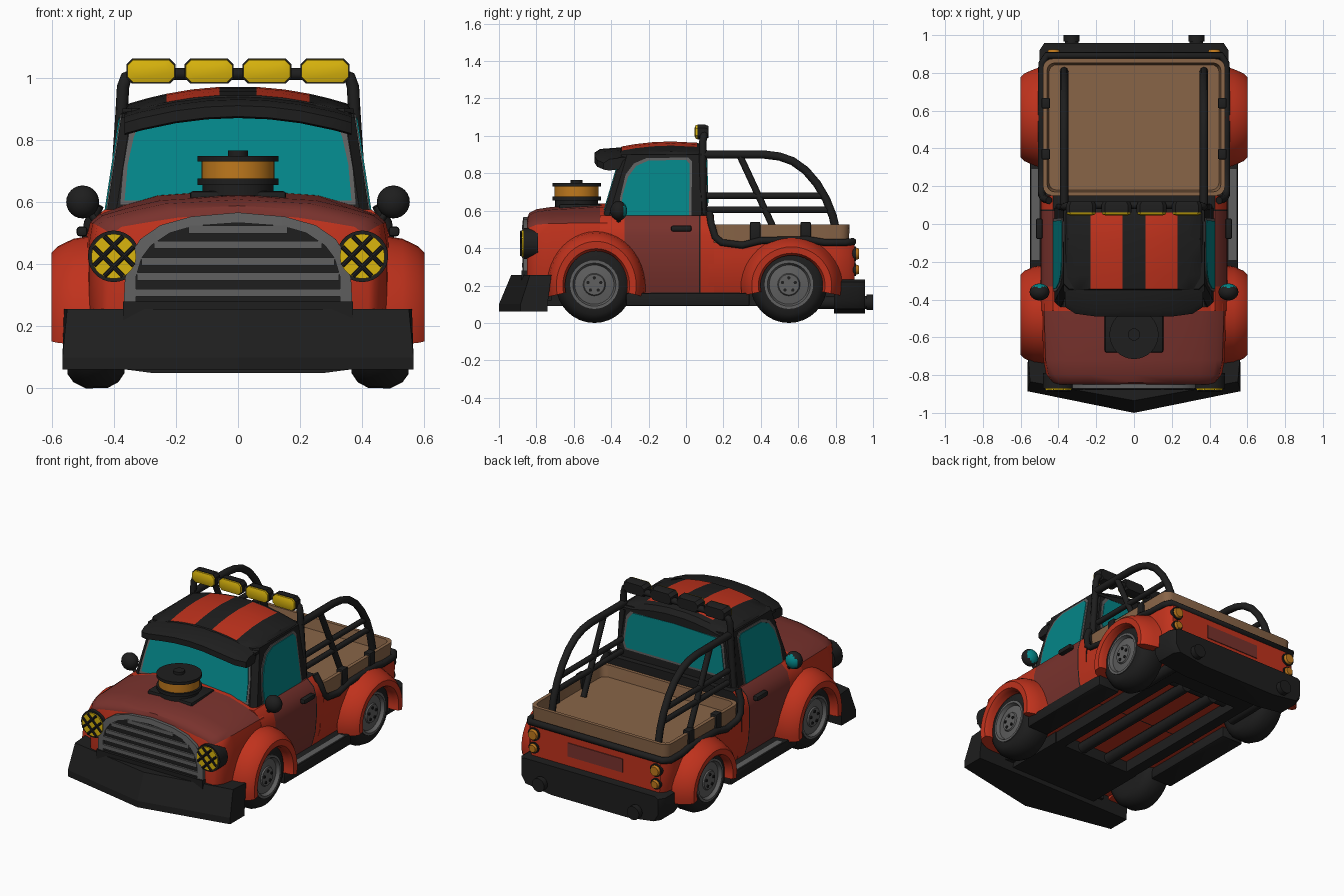
import bpy, bmesh, math
from mathutils import Vector, Matrix

if "Cube" in bpy.data.objects:
    bpy.data.objects.remove(bpy.data.objects["Cube"])

def material(name, rgb):
    m = bpy.data.materials.new(name)
    m.diffuse_color = (*rgb, 1)
    m.use_nodes = True
    m.node_tree.nodes["Principled BSDF"].inputs["Base Color"].default_value = m.diffuse_color
    return m

RED = material("bright red", (0.53, 0.032, 0.012))
DARK = material("dull red", (0.19, 0.032, 0.026))
BLACK = material("black", (0.013, 0.013, 0.013))
GREY = material("grey", (0.115, 0.115, 0.115))
GLASS = material("teal glass", (0.001, 0.235, 0.245))
YELLOW = material("yellow", (0.70, 0.46, 0.004))
ORANGE = material("orange", (0.52, 0.19, 0.012))
TAN = material("tan", (0.25, 0.13, 0.064))
SIDES = (1, -1)

def finish(name, bm, mats, rule=None, angle=35):
    bmesh.ops.recalc_face_normals(bm, faces=bm.faces)
    if rule:
        for f in bm.faces:
            f.material_index = rule(f.calc_center_median())
    me = bpy.data.meshes.new(name)
    bm.to_mesh(me)
    bm.free()
    for m in (mats if isinstance(mats, tuple) else (mats,)):
        me.materials.append(m)
    me.shade_smooth()
    me.set_sharp_from_angle(angle=math.radians(angle))
    ob = bpy.data.objects.new(name, me)
    bpy.context.collection.objects.link(ob)
    return ob

def loft(name, rings, mats, rule=None, caps=True, wrap=False, angle=35):
    bm = bmesh.new()
    vs = [[bm.verts.new(p) for p in r] for r in rings]
    n = len(rings[0])
    for a, b in zip(vs, vs[1:] + ([vs[0]] if wrap else [])):
        for i in range(n):
            bm.faces.new((a[i], a[(i + 1) % n], b[(i + 1) % n], b[i]))
    if caps and not wrap:
        bm.faces.new(vs[0])
        bm.faces.new(vs[-1])
    return finish(name, bm, mats, rule, angle)

def box(name, c, s, mat, bevel=0.0):
    bm = bmesh.new()
    bmesh.ops.create_cube(bm, size=1, matrix=Matrix.Translation(c) @ Matrix.Diagonal((*s, 1)))
    if bevel:
        bmesh.ops.bevel(bm, geom=bm.edges[:], offset=bevel, segments=2, affect='EDGES', profile=0.5)
    return finish(name, bm, mat)

def cyl(name, a, b, r, mat, seg=24, r2=None):
    a, b = Vector(a), Vector(b)
    bm = bmesh.new()
    mtx = Matrix.Translation((a + b) / 2) @ (b - a).to_track_quat('Z', 'Y').to_matrix().to_4x4()
    bmesh.ops.create_cone(bm, cap_ends=True, segments=seg, radius1=r, radius2=r if r2 is None else r2,
                          depth=(b - a).length, matrix=mtx)
    return finish(name, bm, mat)

def tube(name, pts, r, mat, cyclic=False):
    cu = bpy.data.curves.new(name, 'CURVE')
    cu.dimensions, cu.bevel_depth, cu.bevel_resolution, cu.use_fill_caps = '3D', r, 2, True
    sp = cu.splines.new('POLY')
    sp.points.add(len(pts) - 1)
    for p, q in zip(sp.points, pts):
        p.co = (*q, 1)
    sp.use_cyclic_u = cyclic
    tmp = bpy.data.objects.new(name, cu)
    bpy.context.collection.objects.link(tmp)
    bpy.context.view_layer.update()
    me = bpy.data.meshes.new_from_object(tmp.evaluated_get(bpy.context.evaluated_depsgraph_get()))
    bpy.data.objects.remove(tmp)
    bm = bmesh.new()
    bm.from_mesh(me)
    bpy.data.meshes.remove(me)
    return finish(name, bm, mat, rule=lambda c: 0, angle=50)

def both(half):  # half outline from the side to the centre, completed by mirroring
    return half + [(-x, z) for x, z in reversed(half) if x > 0]

def rounded(w, f, b, r, z, n=4):  # rounded rectangle ring in plan
    out = []
    for k, (cx, cy) in enumerate(((w - r, b - r), (r - w, b - r), (r - w, f + r), (w - r, f + r))):
        for i in range(n + 1):
            t = math.radians(90 * k + 90 * i / n)
            out.append((cx + r * math.cos(t), cy + r * math.sin(t), z))
    return out

# nose and hood: red sides, dull red top
def nose_ring(y, w, sh, top):
    d = top - sh
    half = [(w - .03, .16), (w, .26), (w, sh - .09), (w - .012, sh - .02), (w - .045, sh + .005),
            (w - .12, sh + .4 * d), (w - .23, sh + .78 * d), (0, top)]
    return [(x, y, z) for x, z in both(half)]
loft("hood_and_nose", [nose_ring(-.85, .42, .515, .56), nose_ring(-.838, .44, .53, .588),
     nose_ring(-.80, .465, .545, .608), nose_ring(-.72, .48, .552, .62), nose_ring(-.46, .488, .555, .638),
     nose_ring(-.42, .488, .555, .64)],
     (RED, DARK), lambda c: int(c.z > .503 and -.849 < c.y < -.45))

# cab lower body with doors; black behind the seats
def cab_ring(y):
    return [(x, y, z) for x, z in both([(.46, .16), (.485, .25), (.495, .36), (.493, .47), (.475, .535), (.43, .575), (0, .58)])]
def cab_rule(c):
    if -.33 < c.y < .07 and c.z > .17:
        return 1
    return 2 if .07 < c.y < .08 or c.y > .145 or (c.y > .08 and c.z > .57) else 0
loft("cab_lower_body", [cab_ring(y) for y in (-.46, -.33, .07, .078, .15)], (RED, DARK, BLACK), cab_rule)
# bed body
def bed_ring(y, w):
    return [(x, y, z) for x, z in both([(w - .03, .16), (w, .25), (w + .005, .36), (w, .43), (0, .43)])]
loft("bed_body", [bed_ring(.12, .488), bed_ring(.8, .488), bed_ring(.87, .478), bed_ring(.9, .45)], (RED, BLACK),
     lambda c: int(c.z > .425))
rim = [(.45, .125, .59), (.478, .135, .53), (.488, .155, .46), (.49, .19, .43), (.49, .3, .415), (.49, .4, .44),
       (.49, .65, .445), (.49, .74, .43), (.488, .85, .43), (.46, .893, .435)]
tube("bed_rim", rim + [(-x, y, z) for x, y, z in reversed(rim)], .02, BLACK)
loft("bed_tub", [rounded(.475, .15, .87, .05, .42), rounded(.482, .15, .875, .05, .525), rounded(.46, .17, .853, .04, .525),
     rounded(.45, .18, .843, .04, .455)], TAN)

# cab upper shell, roof and visor
def cab_shell(z, w, f, b, c=.03):
    return [(w, f + c, z), (w, b - c, z), (w - c, b, z), (c - w, b, z), (-w, b - c, z), (-w, f + c, z), (c - w, f, z), (w - c, f, z)]
loft("cab_shell", [cab_shell(.55, .425, -.448, .115), cab_shell(.9, .372, -.345, .105)], BLACK)
cols = (-.373, -.35, -.29, -.23, -.15, -.06, .06, .15, .23, .29, .35, .373)
roof = []
for y, zc in ((-.36, .925), (-.345, .945), (-.27, .958), (-.18, .968), (-.08, .972), (.06, .965), (.09, .955), (.112, .925)):
    roof.append([(x, y, max(.885, zc - .055 * (x / .35) ** 2 - (.03 if abs(x) > .36 else 0))) for x in cols]
                + [(.373, y, .87), (-.373, y, .87)])
loft("striped_roof", roof, (BLACK, RED), lambda c: int(.06 < abs(c.x) < .23 and c.z > .92 and -.345 < c.y < .06))
visor = []
for x in (-.365, -.31, -.2, -.1, 0, .1, .2, .31, .365):
    z = .94 - .045 * (x / .33) ** 2
    f = -.44 if abs(x) > .33 else -.475 if abs(x) > .25 else -.49
    visor.append([(x, -.33, z), (x, f + .03, z - .01), (x, f, z - .03), (x, f, z - .065), (x, f + .03, z - .07), (x, -.33, z - .06)])
loft("sun_visor", visor, BLACK)

# windows: grey trim plate with a teal pane on top
def window(name, outline, place, grow=.014):
    cx = sum(p[0] for p in outline) / len(outline)
    cz = sum(p[1] for p in outline) / len(outline)
    big = [(a + math.copysign(grow, a - cx), z + math.copysign(grow, z - cz)) for a, z in outline]
    for label, pts, d, m in (("trim", big, .004, GREY), ("glass", outline, .008, GLASS)):
        loft(name + "_" + label, [[place(a, z, -.004) for a, z in pts], [place(a, z, d) for a, z in pts]], m)
front_y = lambda z: -.448 + (z - .55) * .294
window("windshield", both([(.365, .605), (.355, .72), (.335, .81), (.315, .855), (.28, .868), (.15, .88), (0, .884)]),
       lambda a, z, d: (a, front_y(z) - d, z))
window("rear_window", both([(.33, .64), (.345, .68), (.325, .82), (.29, .865), (0, .875)]),
       lambda a, z, d: (a, .115 - (z - .55) * .0286 + d, z))
for s in SIDES:
    window("side_window", [(.015, .575), (.02, .85), (.0, .872), (-.2, .868), (-.265, .84), (-.31, .78), (-.34, .68), (-.345, .575)],
           lambda a, z, d: (s * (.425 - (z - .55) * .1514 + d), a, z), .013)

# grille: black back, grey arch frame and bars
arch = [(.37, .2), (.365, .34), (.345, .43), (.315, .48), (.25, .525), (.15, .553), (0, .566)]
inner = [(.33, .2), (.328, .36), (.31, .42), (.28, .46), (.22, .5), (.14, .523), (0, .533)]
loft("grille_back", [[(x, y, z) for x, z in both(inner)] for y in (-.84, -.864)], BLACK)
ring = [(both(arch), -.84), (both(arch), -.87), (both(inner), -.875), (both(inner), -.84)]
loft("grille_frame", [[(x, y, z) for x, z in pts] for pts, y in ring], GREY, wrap=True)
for z, w in ((.511, .16), (.462, .27), (.408, .31), (.36, .325), (.308, .33), (.255, .33)):
    box("grille_bar", (0, -.866, z), (2 * w, .02, .025), GREY)

# air intake on the hood
box("intake_base", (0, -.565, .612), (.31, .23, .046), BLACK, .01)
for n, r, a, b, m in (("neck", .115, .62, .66, BLACK), ("lower_disc", .13, .655, .675, BLACK), ("filter", .118, .67, .735, ORANGE),
                      ("upper_disc", .13, .73, .748, BLACK), ("knob", .032, .745, .765, BLACK)):
    cyl("intake_" + n, (0, -.585, a), (0, -.585, b), r, m, 32)

# plow blade
top = [(-.56, -.72), (-.55, -.835), (0, -.935), (.55, -.835), (.56, -.72)]
low = [(-.565, -.74), (-.565, -.885), (0, -1.0), (.565, -.885), (.565, -.74)]
loft("plow_blade", [[(x, y, .06) for x, y in low], [(x, y, .1) for x, y in low], [(x, y, .255) for x, y in top]], BLACK, angle=20)
box("plow_mount", (0, -.8, .2), (.74, .16, .16), BLACK)

# parts repeated left and right
for s in SIDES:
    # headlight with crossed guard
    hx, hz = s * .4, .425
    cyl("headlight_housing", (hx, -.79, hz), (hx, -.87, hz), .083, BLACK, 28)
    cyl("headlight_lens", (hx, -.865, hz), (hx, -.878, hz), .072, YELLOW, 28)
    for d in (1, -1):
        for o in (-.024, .024):
            c, h, k = Vector((hx, -.88, hz)) + Vector((o, 0, -d * o)) * .71, .047, Vector((1, 0, d))
            cyl("headlight_guard", c - k * h, c + k * h, .0075, BLACK, 8)
    # mirror: black shell, teal face to the rear
    bm = bmesh.new()
    bmesh.ops.create_uvsphere(bm, u_segments=20, v_segments=12, radius=.053,
                              matrix=Matrix.Translation((s * .5, -.36, .6)) @ Matrix.Diagonal((1, .85, 1, 1)))
    finish("mirror", bm, (BLACK, GLASS), lambda c: int(c.y > -.335))
    tube("mirror_arm", [(s * .42, -.36, .53), (s * .46, -.36, .54), (s * .5, -.36, .6)], .012, BLACK)
    box("door_handle", (s * .502, -.025, .505), (.035, .11, .032), BLACK, .01)
    # running board
    box("running_board", (s * .475, .01, .125), (.15, .66, .07), BLACK, .01)
    box("running_board_tread", (s * .522, .05, .16), (.042, .48, .008), GREY)
    # fenders and wheels
    for place, wy, fy, sc, xin in (("front", -.49, -.48, 1.05, .42), ("rear", .55, .565, .92, .484)):
        prof = [(.175, .575), (.188, .598), (.225, .6), (.245, .58), (.268, .53), (.285, xin), (.175, xin)]
        rings = []
        for i in range(25):
            t = math.radians(-12 + 204 * i / 24)
            rings.append([(s * x, fy + .95 * r * math.cos(t), .2 + r * sc * math.sin(t)) for r, x in prof])
        loft(place + "_fender", rings, RED)
        def lathe(name, prof, mat):
            rr = [[(s * x, wy + r * math.cos(k * math.pi / 16), .205 + r * math.sin(k * math.pi / 16)) for k in range(32)]
                  for x, r in prof]
            loft(name, rr, mat)
        lathe(place + "_tire", [(.365, .1), (.365, .155), (.385, .185), (.42, .204), (.49, .205), (.53, .185), (.548, .16), (.55, .128), (.48, .126)], BLACK)
        lathe(place + "_rim", [(.48, .13), (.556, .13), (.556, .115), (.535, .105), (.542, .06), (.55, .055), (.55, .02)], GREY)
        for k in range(5):
            t = math.radians(90 + 72 * k)
            p = (wy + .036 * math.cos(t), .205 + .036 * math.sin(t))
            cyl("wheel_nut", (s * .545, *p), (s * .556, *p), .009, BLACK, 8)
    # tail lights and exhaust
    for z, r in ((.37, .04), (.285, .034)):
        cyl("tail_light_ring", (s * .425, .87, z), (s * .425, .91, z), r, BLACK)
        cyl("tail_light", (s * .425, .9, z), (s * .425, .925, z), r - .004, ORANGE, 24, r - .012)
    cyl("tailpipe", (s * .33, .5, .11), (s * .33, 1.0, .11), .035, BLACK)
    cyl("tailpipe_tip", (s * .33, .965, .11), (s * .33, 1.0, .11), .042, BLACK)
    # roll cage side
    X = s * .37
    hoop = ((.08, .9), (.42, .9), (.5, .89), (.57, .865), (.64, .815), (.7, .745), (.75, .66), (.785, .57), (.81, .46))
    tube("cage_hoop", [(X, y, z) for y, z in hoop], .022, BLACK)
    tube("cage_diagonal", [(X, .29, .89), (X, .49, .46)], .018, BLACK)
    for z, end in ((.68, .735), (.605, .77)):
        tube("cage_rail", [(X, .1, z), (X, end, z)], .017, BLACK)
    for y in (.37, .64):
        box("bed_clamp", (s * .467, y, .49), (.045, .055, .1), BLACK, .006)
    box("chassis_rail", (s * .27, 0, .13), (.07, 1.6, .08), BLACK)
    cyl("exhaust_pipe", (s * .1, -.4, .13), (s * .1, .6, .13), .035, BLACK, 12)

# light bar across the cab
bar = [(.395, .09, .58), (.375, .09, .88), (.37, .09, .97), (.36, .095, 1.0), (.33, .1, 1.012)]
tube("light_bar", bar + [(-x, y, z) for x, y, z in reversed(bar)], .02, BLACK)
for x0 in (-.28, -.093, .093, .28):
    def lamp(w, h, y, c=.018):
        return [(x0 + a, y, 1.021 + b) for a, b in ((w, h - c), (w - c, h), (c - w, h), (-w, h - c), (-w, c - h), (c - w, -h), (w - c, -h), (w, c - h))]
    loft("roof_lamp_body", [lamp(.07, .032, .12), lamp(.079, .04, .1), lamp(.079, .04, .062)], BLACK)
    loft("roof_lamp_lens", [lamp(.076, .037, .063), lamp(.075, .036, .052), lamp(.06, .023, .046)], YELLOW, angle=20)

# rear bumper, plate panel and underside
bump = both([(.28, .05), (.47, .075), (.5, .12), (.5, .22), (.48, .232), (0, .232)])
loft("rear_bumper", [[(x * k, y, z) for x, z in bump] for y, k in ((.79, 1), (.92, 1), (.958, .95))], BLACK)
box("rear_plate_panel", (0, .901, .335), (.38, .008, .085), DARK)
box("front_skid", (0, -.55, .13), (.62, .4, .08), BLACK)
for y in (-.49, .55):
    cyl("axle", (-.4, y, .18), (.4, y, .18), .04, BLACK, 12)
box("rear_cross_member", (0, .7, .13), (.6, .12, .08), BLACK)
